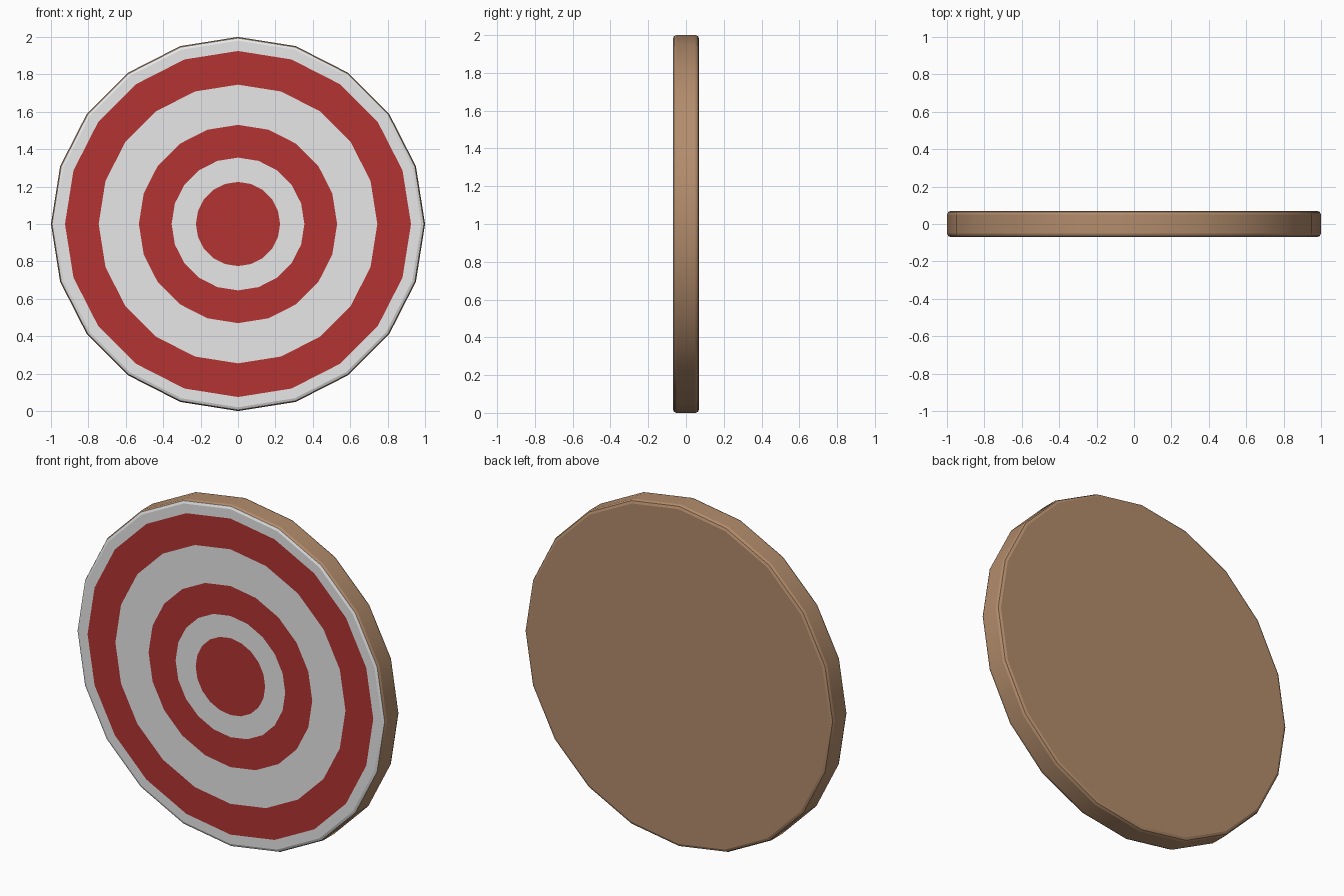
import bpy, bmesh, math

if "Cube" in bpy.data.objects:
    bpy.data.objects.remove(bpy.data.objects["Cube"])

SIDES = 20


def material(name, rgb):
    m = bpy.data.materials.new(name)
    m.diffuse_color = (*rgb, 1.0)
    m.use_nodes = True
    m.node_tree.nodes["Principled BSDF"].inputs["Base Color"].default_value = m.diffuse_color
    return m


mats = [material("brown wood", (0.45, 0.265, 0.15)),
        material("white paint", (0.8, 0.8, 0.8)),
        material("red paint", (0.455, 0.033, 0.033))]
WOOD, WHITE, RED = 0, 1, 2

# Profile from front centre to back centre: radius, depth, colour of the band ending there
profile = [(0.225, -0.07, RED), (0.355, -0.07, WHITE), (0.53, -0.07, RED),
           (0.745, -0.07, WHITE), (0.925, -0.07, RED), (0.98, -0.07, WHITE),
           (0.994, -0.064, WHITE), (1.0, -0.05, WOOD), (1.0, 0.05, WOOD),
           (0.994, 0.064, WOOD), (0.98, 0.07, WOOD)]

# Round target board: rings of vertices joined into painted bands
bm = bmesh.new()
rings = []
for r, y, _ in profile:
    rings.append([bm.verts.new((r * math.sin(2 * math.pi * i / SIDES), y,
                                1 + r * math.cos(2 * math.pi * i / SIDES)))
                  for i in range(SIDES)])

bm.faces.new(rings[0]).material_index = RED
bm.faces.new(rings[-1]).material_index = WOOD
for k in range(1, len(rings)):
    a, b = rings[k - 1], rings[k]
    for i in range(SIDES):
        j = (i + 1) % SIDES
        bm.faces.new((a[i], a[j], b[j], b[i])).material_index = profile[k][2]
bmesh.ops.recalc_face_normals(bm, faces=bm.faces)

mesh = bpy.data.meshes.new("target_board")
bm.to_mesh(mesh)
bm.free()
for m in mats:
    mesh.materials.append(m)
board = bpy.data.objects.new("target_board", mesh)
bpy.context.collection.objects.link(board)

# Smooth rim, flat front and back
bpy.context.view_layer.objects.active = board
board.select_set(True)
bpy.ops.object.shade_smooth_by_angle(angle=math.radians(22))
